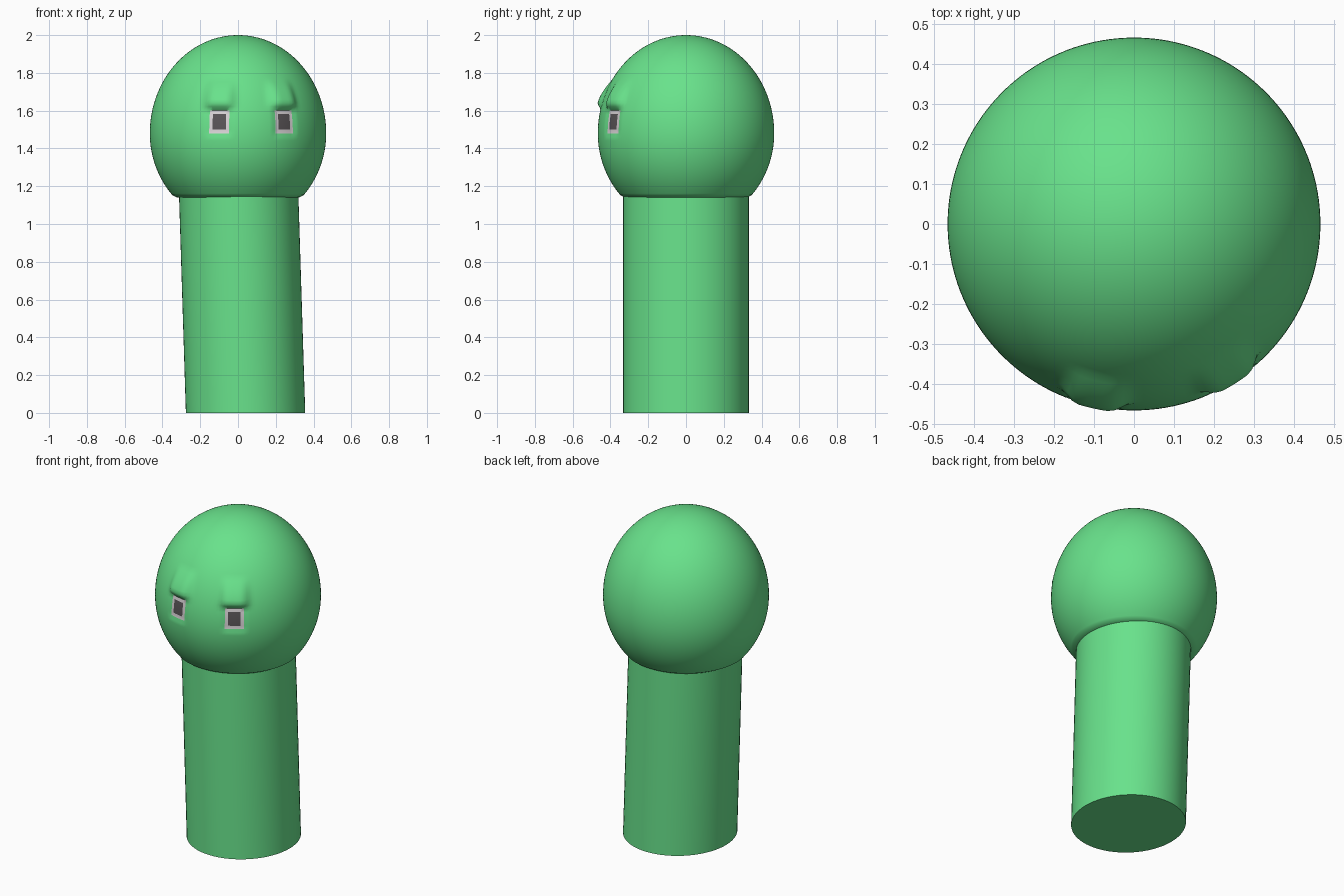
import bpy, bmesh, math

if "Cube" in bpy.data.objects:
    bpy.data.objects.remove(bpy.data.objects["Cube"])


def material(name, rgb):
    m = bpy.data.materials.new(name)
    m.diffuse_color = (*rgb, 1)
    m.use_nodes = True
    m.node_tree.nodes["Principled BSDF"].inputs["Base Color"].default_value = m.diffuse_color
    return m


green = material("green", (0.14, 0.76, 0.26))
pale = material("pale grey", (0.70, 0.66, 0.68))
dark = material("dark grey", (0.10, 0.09, 0.095))


def finish(bm, name, mats, angle):
    bmesh.ops.recalc_face_normals(bm, faces=bm.faces)
    me = bpy.data.meshes.new(name)
    bm.to_mesh(me)
    bm.free()
    for m in mats:
        me.materials.append(m)
    ob = bpy.data.objects.new(name, me)
    bpy.context.collection.objects.link(ob)
    bpy.ops.object.select_all(action='DESELECT')
    ob.select_set(True)
    bpy.context.view_layer.objects.active = ob
    bpy.ops.object.shade_smooth_by_angle(angle=math.radians(angle))


# Body: slightly oval cylinder, sheared sideways towards the base
TOP = 1.145
bm = bmesh.new()
bmesh.ops.create_cone(bm, cap_ends=True, segments=64, radius1=1, radius2=1, depth=TOP)
for v in bm.verts:
    z = v.co.z + TOP / 2
    v.co = (v.co.x * 0.316 + 0.04 - 0.036 * z / TOP, v.co.y * 0.333, z)
finish(bm, "body", [green], 40)

# Head: egg-shaped revolve with square eyes and small brow bulges
SEG, STEP = 160, math.radians(2.25)
TURN = math.radians(9.9)      # the face looks slightly to one side
EYES = (-10, 10)              # eye centres, in segments from the face centre
MID = 1.48


def ring(k):
    t = k * STEP
    return 0.467 * math.cos(t), MID + (0.52 if k > 0 else 0.49) * math.sin(t)


def relief(i, k):
    """Radial offset: recessed eyes, brow bulge above them."""
    d = min(abs(i - e) for e in EYES)
    if d <= 3 and 0 <= k <= 6:
        return -0.007
    if 7 <= k <= 14 and d < 6:
        rise = {7: 0.016, 8: 0.029}.get(k, 0.029 * math.cos((k - 8) / 7 * math.pi / 2))
        side = 1 if d <= 2 else math.cos((d - 2) / 4 * math.pi / 2) ** 2
        return rise * side
    return 0


bm = bmesh.new()
rows = list(range(-18, 40))
grid = []
# tucked underside, meeting the body
profile = [(0.305, 1.138, None), (0.328, 1.142, None), (0.349, 1.154, None)]
profile += [(*ring(k), k) for k in rows]
for r, z, k in profile:
    line = []
    for n in range(SEG):
        i = n - SEG // 2
        rr = r + (relief(i, k) if k is not None else 0)
        a = i * STEP + TURN
        line.append(bm.verts.new((rr * math.sin(a), -rr * math.cos(a), z)))
    grid.append(line)
for j in range(len(grid) - 1):
    k = profile[j][2]
    for n in range(SEG):
        m = (n + 1) % SEG
        f = bm.faces.new((grid[j][n], grid[j][m], grid[j + 1][m], grid[j + 1][n]))
        # eye colours: pale frame around a dark centre
        d = min(abs(n - SEG // 2 + 0.5 - e) for e in EYES)
        if k is not None and d < 3 and 0 <= k < 6:
            f.material_index = 2 if d < 2 and 1 <= k < 5 else 1
pole = bm.verts.new((0, 0, 2))
for n in range(SEG):
    bm.faces.new((grid[-1][n], grid[-1][(n + 1) % SEG], pole))
finish(bm, "head", [green, pale, dark], 50)
